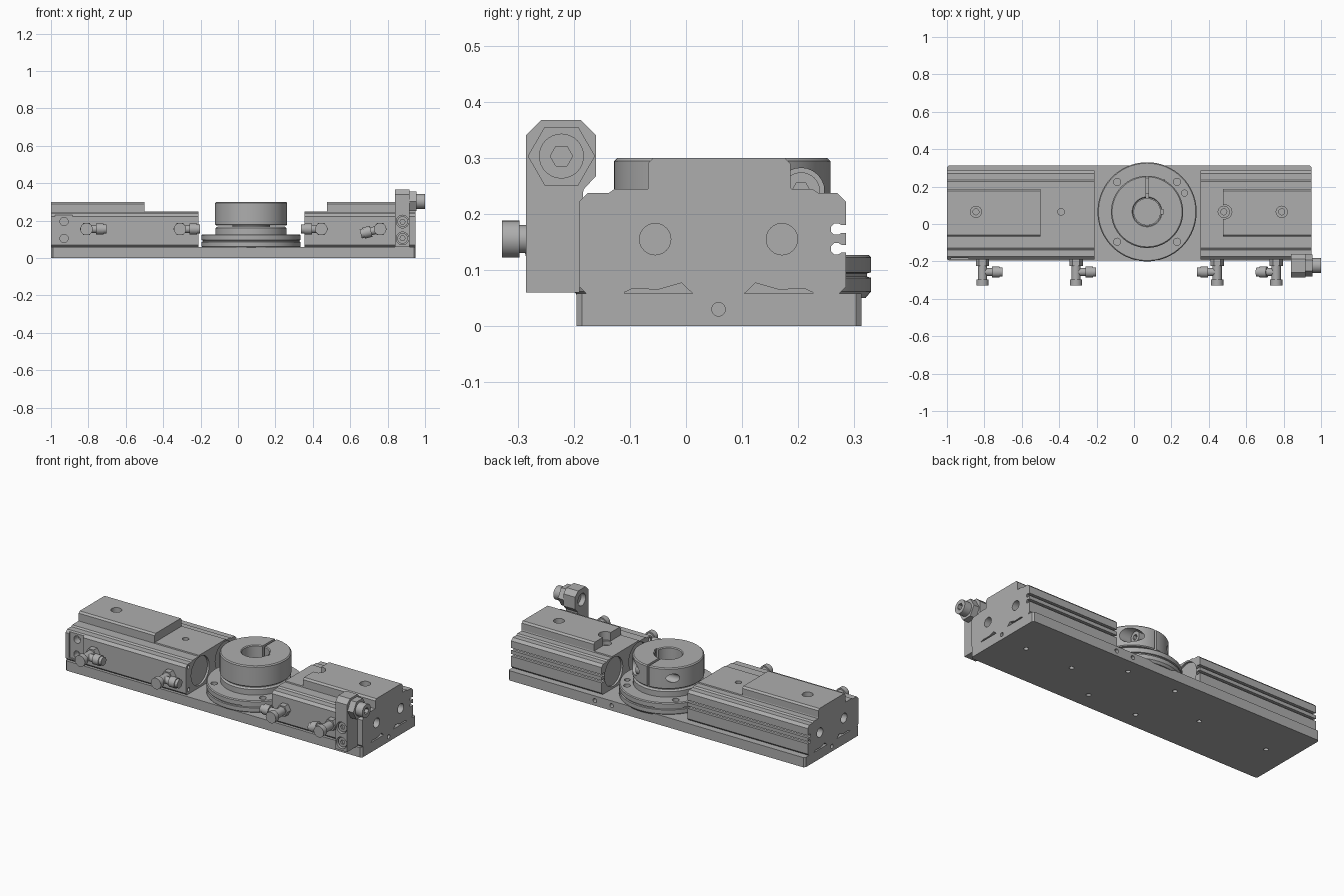
import bpy, bmesh
from math import sin, cos, pi, radians
from mathutils import Vector, Matrix

cube = bpy.data.objects.get("Cube")
if cube:
    bpy.data.objects.remove(cube)

grey = bpy.data.materials.new("machined grey")
grey.use_nodes = True
grey.diffuse_color = (0.42, 0.42, 0.42, 1)
grey.node_tree.nodes["Principled BSDF"].inputs["Base Color"].default_value = grey.diffuse_color
parts = []


def finish(name, bm, keep=True):
    bmesh.ops.recalc_face_normals(bm, faces=bm.faces)
    mesh = bpy.data.meshes.new(name)
    bm.to_mesh(mesh)
    bm.free()
    mesh.materials.append(grey)
    ob = bpy.data.objects.new(name, mesh)
    bpy.context.collection.objects.link(ob)
    if keep:
        parts.append(ob)
    return ob


def prism(name, pts, axis, lo, hi, keep=True):
    """Extrude a flat outline along x, y or z."""
    place = {"x": lambda a, b, t: (t, a, b),
             "y": lambda a, b, t: (a, t, b),
             "z": lambda a, b, t: (a, b, t)}[axis]
    bm = bmesh.new()
    face = bm.faces.new([bm.verts.new(place(a, b, lo)) for a, b in pts])
    out = bmesh.ops.extrude_face_region(bm, geom=[face])
    verts = [v for v in out["geom"] if isinstance(v, bmesh.types.BMVert)]
    bmesh.ops.translate(bm, verts=verts, vec=Vector(place(0, 0, hi - lo)))
    return finish(name, bm, keep)


def rod(name, start, end, r, keep=True, sides=32):
    a, b = Vector(start), Vector(end)
    turn = (b - a).to_track_quat("Z", "Y").to_matrix().to_4x4()
    bm = bmesh.new()
    bmesh.ops.create_cone(bm, cap_ends=True, segments=sides, radius1=r, radius2=r,
                          depth=(b - a).length, matrix=Matrix.Translation((a + b) / 2) @ turn)
    return finish(name, bm, keep)


def lathe(name, profile, cx, cy, steps=72):
    bm = bmesh.new()
    vs = [bm.verts.new((cx + r, cy, z)) for r, z in profile]
    edges = [bm.edges.new((v, vs[i - 1])) for i, v in enumerate(vs)]
    bmesh.ops.spin(bm, geom=vs + edges, cent=(cx, cy, 0), axis=(0, 0, 1),
                   angle=2 * pi, steps=steps)
    bmesh.ops.remove_doubles(bm, verts=bm.verts, dist=1e-5)
    return finish(name, bm)


def cut(ob, *cutters):
    for c in cutters:
        c.hide_render = True
        m = ob.modifiers.new("cut", "BOOLEAN")
        m.operation, m.solver, m.object = "DIFFERENCE", "EXACT", c
    deps = bpy.context.evaluated_depsgraph_get()
    mesh = bpy.data.meshes.new_from_object(ob.evaluated_get(deps))
    ob.modifiers.clear()
    ob.data = mesh
    for c in cutters:
        bpy.data.objects.remove(c)


def hole(a, b, r):
    return rod("cutter", a, b, r, keep=False, sides=24)


def rect(a0, a1, b0, b1, c=0):
    if not c:
        return [(a0, b0), (a1, b0), (a1, b1), (a0, b1)]
    return [(a0 + c, b0), (a1 - c, b0), (a1, b0 + c), (a1, b1 - c),
            (a1 - c, b1), (a0 + c, b1), (a0, b1 - c), (a0, b0 + c)]


def hexagon(a, b, r):
    return [(a + r * cos(i * pi / 3), b + r * sin(i * pi / 3)) for i in range(6)]


CX, CY = 0.07, 0.065
bolts = [(CX + sx * 0.16, CY + sy * 0.16) for sx in (-1, 1) for sy in (-1, 1)]
tops = [(-0.845, CY), (-0.39, CY), (0.48, CY), (0.79, CY)]

# Base plate with blind holes underneath and on its edges
base = prism("base_plate", rect(-1, 0.95, -0.195, 0.313, 0.01), "z", 0, 0.058)
cut(base, *[hole((x, y, -0.01), (x, y, 0.04), 0.013) for x, y in bolts + tops],
    *[hole((x, 0.28, 0.03), (x, 0.33, 0.03), 0.012) for x in (0.27, 0.38)],
    *[hole((x - 0.03, 0.058, 0.03), (x + 0.03, 0.058, 0.03), 0.012) for x in (-1, 0.95)])

# Actuator bodies: one extruded section with two sensor slots at the back
section = [(-0.19, 0.07), (-0.178, 0.058), (0.273, 0.058), (0.285, 0.07)]
for z in (0.128, 0.163):
    section += [(0.285, z + 0.003), (0.277, z + 0.003), (0.272, z), (0.264, z), (0.258, z + 0.006),
                (0.258, z + 0.014), (0.264, z + 0.02), (0.272, z + 0.02),
                (0.277, z + 0.017), (0.285, z + 0.017)]
section += [(0.285, 0.222), (0.27, 0.237), (0.236, 0.237), (0.226, 0.244), (0.188, 0.244),
            (0.186, 0.25), (-0.066, 0.25), (-0.068, 0.244), (-0.128, 0.244),
            (-0.138, 0.237), (-0.175, 0.237), (-0.19, 0.222)]
lobe = [(-0.11, 0.05), (-0.11, 0.06), (-0.095, 0.067), (-0.05, 0.065),
        (-0.008, 0.077), (0.012, 0.058), (0.012, 0.05)]
pistons = (-0.055, 0.171)

for side, outer, inner, block_end in (("right", -1, -0.21, -0.5), ("left", 0.95, 0.355, 0.475)):
    s = 1 if inner > outer else -1
    body = prism(side + "_actuator_body", section, "x", outer, inner)
    cutters = []
    for y in pistons:
        cutters.append(hole((outer - s * 0.02, y, 0.155), (outer + s * 0.06, y, 0.155), 0.028))
        cutters.append(hole((inner - s * 0.012, y, 0.155), (inner + s * 0.02, y, 0.155), 0.085))
    for m in (False, True):
        pts = [(0.116 - y, z) for y, z in lobe] if m else lobe
        cutters.append(prism("cutter", pts, "x", outer - s * 0.02, outer + s * 0.02, False))
    for z in (0.085, 0.218):
        cutters.append(hole((inner - s * 0.04, -0.165, z), (inner + s * 0.02, -0.165, z), 0.011))
    if side == "right":
        cutters.append(prism("cutter", rect(-0.978, -0.885, 0.077, 0.23), "y", -0.21, -0.182, False))
        cutters += [hole((-0.93, -0.2, z), (-0.93, -0.14, z), 0.022) for z in (0.105, 0.195)]
        cutters.append(hole((-0.39, CY, 0.15), (-0.39, CY, 0.27), 0.018))
        cutters.append(hole((-0.845, CY, 0.15), (-0.845, CY, 0.27), 0.016))
    else:
        cutters.append(hole((0.48, CY, 0.225), (0.48, CY, 0.27), 0.03))
        cutters.append(hole((0.48, CY, 0.12), (0.48, CY, 0.24), 0.016))
        cutters.append(hole((0.79, CY, 0.15), (0.79, CY, 0.27), 0.016))
    cut(body, *cutters)

    # Raised pad on top of the body
    pad = prism(side + "_raised_pad", [(-0.068, 0.245), (0.186, 0.245), (0.186, 0.29), (0.176, 0.3),
                                       (-0.058, 0.3), (-0.068, 0.29)], "x", outer, block_end)
    hx = -0.845 if side == "right" else 0.79
    pad_cuts = [hole((hx, CY, 0.26), (hx, CY, 0.32), 0.03), hole((hx, CY, 0.23), (hx, CY, 0.27), 0.016)]
    if side == "left":
        pad_cuts.append(hole((0.485, CY, 0.23), (0.485, CY, 0.32), 0.038))
    cut(pad, *pad_cuts)

# Turntable flange with a groove round its rim
flange = lathe("turntable_flange", [(0.07, 0.05), (0.255, 0.05), (0.265, 0.062), (0.265, 0.086),
                                    (0.258, 0.088), (0.258, 0.094), (0.265, 0.096), (0.265, 0.122),
                                    (0.26, 0.127), (0.07, 0.127)], CX, CY, 96)
cut(flange, *[hole((x, y, 0.08), (x, y, 0.14), 0.019) for x, y in bolts],
    hole((0.27, 0.165, 0.1), (0.27, 0.165, 0.14), 0.016))
lathe("turntable_step", [(0.07, 0.12), (0.19, 0.12), (0.19, 0.16), (0.18, 0.168),
                         (0.1, 0.168), (0.1, 0.19), (0.07, 0.19)], CX, CY)

# Split clamp collar with a cross screw and key slot
collar = lathe("clamp_collar", [(0.075, 0.175), (0.188, 0.175), (0.193, 0.18), (0.193, 0.294),
                                (0.187, 0.3), (0.08, 0.3), (0.075, 0.295)], CX, CY)
sy, sz = 0.205, 0.24
cut(collar, prism("cutter", rect(CX - 0.007, CX + 0.007, CY, 0.3), "z", 0.17, 0.31, False),
    prism("cutter", rect(CX, CX + 0.087, CY - 0.012, CY + 0.012), "z", 0.17, 0.31, False),
    hole((0.125, sy, sz), (0.3, sy, sz), 0.042),
    hole((-0.15, sy, sz), (0.06, sy, sz), 0.025))
screw = rod("clamp_screw_head", (0.12, sy, sz), (0.165, sy, sz), 0.034)
cut(screw, prism("cutter", hexagon(sy, sz, 0.017), "x", 0.145, 0.18, False))

# Elbow air fittings along the front
for i, (x, s, tilt) in enumerate([(-0.81, 1, 0), (-0.31, 1, 0), (0.445, -1, 0), (0.76, -1, -14)]):
    n = "air_fitting_%d_" % (i + 1)
    z = 0.155
    prism(n + "hex", hexagon(x, z, 0.036), "y", -0.225, -0.18)
    rod(n + "stem", (x, -0.3, z), (x, -0.22, z), 0.025)
    rod(n + "cap", (x, -0.328, z), (x, -0.297, z), 0.033)
    d = Vector((s * cos(radians(tilt)), 0, sin(radians(tilt))))
    o = Vector((x, -0.257, z))
    rod(n + "arm", o, o + d * 0.06, 0.021)
    rod(n + "sleeve", o + d * 0.05, o + d * 0.09, 0.03)
    rod(n + "collet", o + d * 0.08, o + d * 0.107, 0.025)

# Stopper bracket with mounting screws and adjuster
by, bz = -0.222, 0.303
bracket = prism("stopper_bracket", [(-0.285, 0.06), (-0.19, 0.06), (-0.183, 0.243), (-0.16, 0.268),
                                    (-0.16, 0.34), (-0.187, 0.367), (-0.258, 0.367), (-0.285, 0.34)],
                "x", 0.84, 0.917)
cut(bracket, hole((0.82, by, bz), (0.87, by, bz), 0.036),
    *[hole((0.88, -0.3, z), (0.88, -0.255, z), 0.034) for z in (0.105, 0.195)])
for z in (0.105, 0.195):
    head = rod("bracket_screw_head", (0.88, -0.275, z), (0.88, -0.25, z), 0.028)
    cut(head, prism("cutter", hexagon(0.88, z, 0.014), "y", -0.29, -0.262, False))
prism("adjuster_lock_nut", hexagon(by, bz, 0.06), "x", 0.917, 0.955)
adjuster = rod("adjuster_screw", (0.9, by, bz), (1.0, by, bz), 0.04)
cut(adjuster, prism("cutter", hexagon(by, bz, 0.02), "x", 0.975, 1.02, False))

# Smooth round surfaces, keep machined edges crisp
bpy.ops.object.select_all(action="DESELECT")
for ob in parts:
    ob.select_set(True)
bpy.context.view_layer.objects.active = parts[0]
bpy.ops.object.shade_smooth_by_angle(angle=radians(30))
